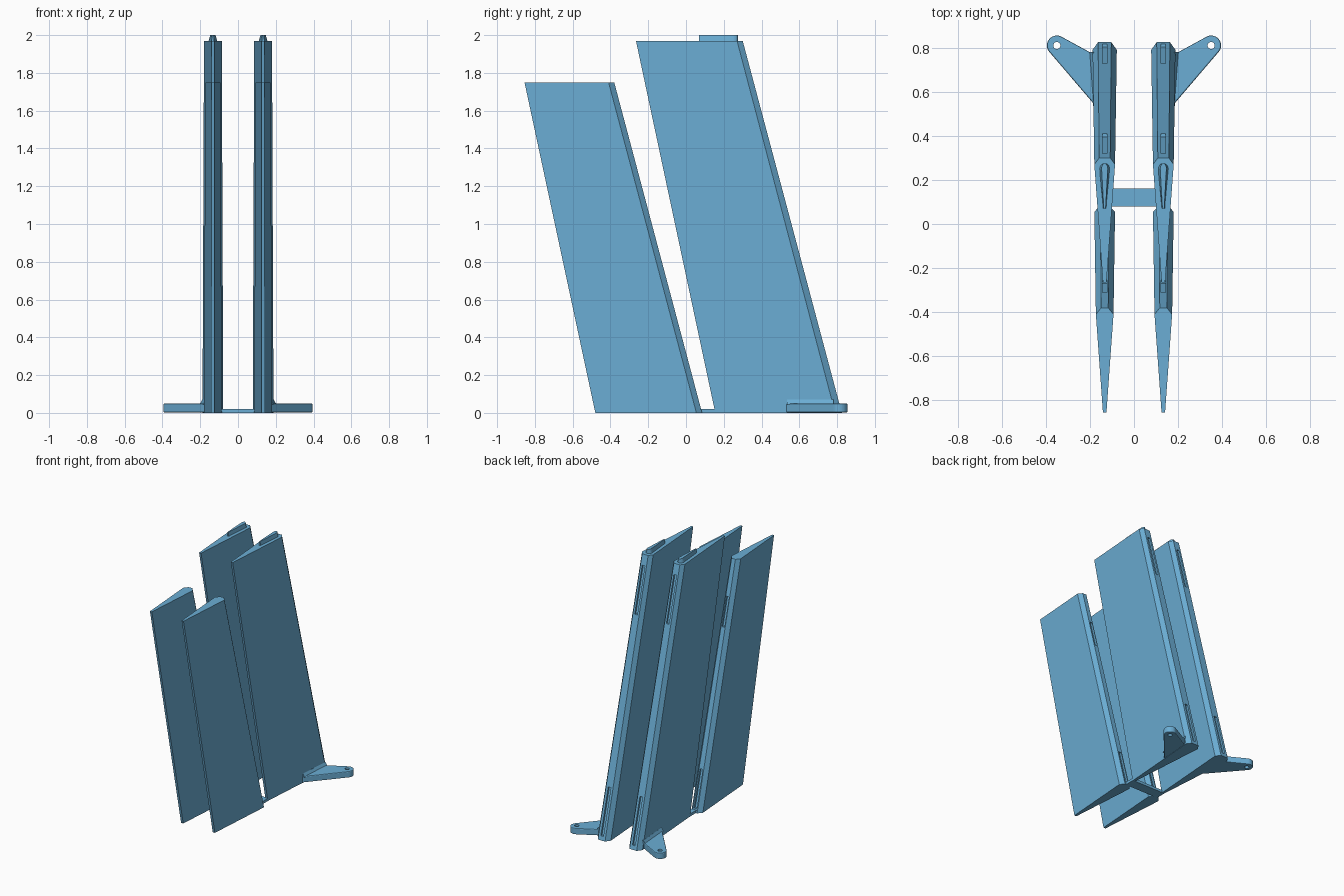
import bpy, bmesh, math

if "Cube" in bpy.data.objects:
    bpy.data.objects.remove(bpy.data.objects["Cube"])

blue = bpy.data.materials.new("steel_blue")
blue.diffuse_color = (0.147, 0.42, 0.66, 1)
blue.use_nodes = True
blue.node_tree.nodes["Principled BSDF"].inputs["Base Color"].default_value = blue.diffuse_color
X = 0.133          # distance of each column from the centre plane
SLOPE = -0.266     # lean of the rear edges, dy/dz


def loft(name, low, z0, high, z1):
    """Solid between two outlines with the same number of points."""
    bm = bmesh.new()
    a = [bm.verts.new((x, y, z0)) for x, y in low]
    b = [bm.verts.new((x, y, z1)) for x, y in high]
    n = len(a)
    bm.faces.new(a[::-1])
    bm.faces.new(b)
    for i in range(n):
        j = (i + 1) % n
        bm.faces.new((a[i], a[j], b[j], b[i]))
    bmesh.ops.recalc_face_normals(bm, faces=bm.faces[:])
    me = bpy.data.meshes.new(name)
    bm.to_mesh(me)
    bm.free()
    me.materials.append(blue)
    ob = bpy.data.objects.new(name, me)
    bpy.context.collection.objects.link(ob)
    return ob


def cut(ob, cutter):
    cutter.hide_render = True
    cutter.hide_viewport = True
    m = ob.modifiers.new("cut", "BOOLEAN")
    m.operation = "DIFFERENCE"
    m.solver = "EXACT"
    m.object = cutter


def fin_outline(cx, front, wide, back, tip_w, max_w, back_w):
    return [(cx - tip_w, front), (cx + tip_w, front), (cx + max_w, wide),
            (cx + back_w, back), (cx - back_w, back), (cx - max_w, wide)]


def rect(x0, x1, y0, y1):
    return [(x0, y0), (x1, y0), (x1, y1), (x0, y1)]


def slot(ob, cx, back, z0, z1):
    """Narrow recess in the sloping rear edge."""
    def section(z):
        y = back + SLOPE * z
        return rect(cx - 0.011, cx + 0.011, y - 0.015, y + 0.02)
    cut(ob, loft("slot_cutter", section(z0), z0, section(z1), z1))


def teardrop(cx, r, front_w, y0, yc):
    arc = [(cx + r * math.cos(math.pi * i / 10), yc + 0.025 * math.sin(math.pi * i / 10))
           for i in range(11)]
    return [(cx - front_w, y0), (cx + front_w, y0)] + arc


for s, side in ((-1, "left"), (1, "right")):
    cx = s * X

    # front fin: leaning tapered wedge
    f = loft("front_fin_" + side,
             fin_outline(cx, -0.48, 0.055, 0.085, 0.009, 0.047, 0.02), 0,
             fin_outline(cx, -0.855, -0.41, -0.38, 0.008, 0.04, 0.016), 1.75)
    slot(f, cx, 0.085, 1.28, 1.49)
    slot(f, cx, 0.085, 0.03, 0.3)

    # rear fin
    r = loft("rear_fin_" + side,
             fin_outline(cx, 0.155, 0.79, 0.825, 0.009, 0.055, 0.03), 0,
             fin_outline(cx, -0.265, 0.27, 0.30, 0.008, 0.047, 0.025), 1.97)
    slot(r, cx, 0.825, 1.557, 1.895)
    slot(r, cx, 0.825, 0.03, 0.367)

    # raised teardrop tab on the rear fin
    loft("top_tab_" + side, teardrop(cx, 0.024, 0.007, 0.07, 0.25), 1.965,
         teardrop(cx, 0.014, 0.004, 0.07, 0.25), 2.0)

    # mounting ear with bolt hole
    px, py, rad = 0.35, 0.81, 0.045
    ear = [(0.145, 0.53), (0.17, 0.53)]
    for i in range(17):
        t = math.radians(-40 + 10 * i)
        ear.append((px + rad * math.cos(t), py + rad * math.sin(t)))
    ear += [(0.17, 0.763), (0.145, 0.75)]
    ear = [(s * x, y) for x, y in ear]
    e = loft("mounting_ear_" + side, ear, 0.002, ear, 0.05)
    bv = e.modifiers.new("bevel", "BEVEL")
    bv.width = 0.006
    bv.segments = 2
    ring = [(s * px + 0.016 * math.cos(math.tau * i / 20),
             py + 0.016 * math.sin(math.tau * i / 20)) for i in range(20)]
    cut(e, loft("bolt_hole_cutter", ring, -0.05, ring, 0.1))

    # sloped fillet where the ear meets the fin
    def strip(w):
        return [(s * x, y) for x, y in ((0.15, 0.535), (0.17 + w, 0.535),
                                        (0.188 + w, 0.78), (0.15, 0.78))]
    loft("ear_fillet_" + side, strip(0.016), 0.045, strip(0.001), 0.07)

# flat bar joining the columns
bar = rect(-X - 0.01, X + 0.01, 0.08, 0.16)
loft("cross_bar", bar, 0, bar, 0.02)
